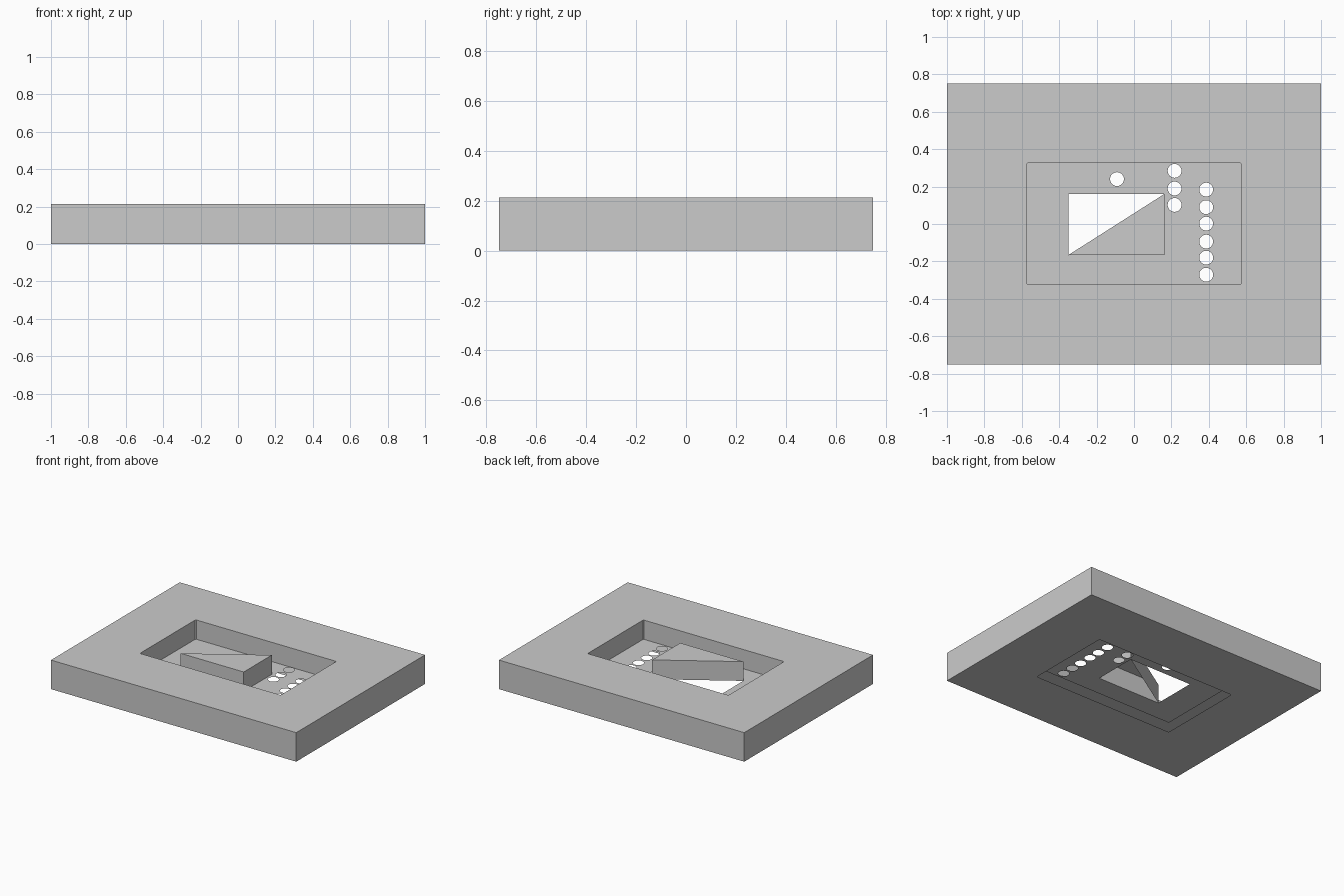
import bpy, bmesh
from math import cos, sin, tau

if "Cube" in bpy.data.objects:
    bpy.data.objects.remove(bpy.data.objects["Cube"])

HEIGHT, FLOOR = 0.214, 0.072


def rect(x0, x1, y0, y1):
    return [(x0, y0), (x1, y0), (x1, y1), (x0, y1)]


def clipped_rect(x0, x1, y0, y1, c):
    return [(x0 + c, y0), (x1 - c, y0), (x1, y0 + c), (x1, y1 - c),
            (x1 - c, y1), (x0 + c, y1), (x0, y1 - c), (x0, y0 + c)]


def circle(x, y, r, n=32):
    return [(x + r * cos(tau * i / n), y + r * sin(tau * i / n)) for i in range(n)]


def sheet(bm, loops, z, up=1):
    """Flat face inside the first loop, with the other loops as holes."""
    edges = []
    for loop in loops:
        vs = [bm.verts.new((x, y, z)) for x, y in loop]
        edges += [bm.edges.new((vs[i - 1], vs[i])) for i in range(len(vs))]
    res = bmesh.ops.triangle_fill(bm, edges=edges, use_beauty=True, use_dissolve=False,
                                  normal=(0, 0, up))
    for f in res["geom"]:
        if isinstance(f, bmesh.types.BMFace):
            f.normal_update()
            if f.normal.z * up < 0:
                f.normal_flip()


def walls(bm, loop, z0, z1, outward=True):
    """Vertical band around a counter-clockwise loop."""
    lo = [bm.verts.new((x, y, z0)) for x, y in loop]
    hi = [bm.verts.new((x, y, z1)) for x, y in loop]
    for i in range(len(loop)):
        quad = [lo[i - 1], lo[i], hi[i], hi[i - 1]]
        bm.faces.new(quad if outward else quad[::-1])


def finish(bm, name):
    bmesh.ops.remove_doubles(bm, verts=bm.verts[:], dist=1e-5)
    mesh = bpy.data.meshes.new(name)
    bm.to_mesh(mesh)
    bm.free()
    bpy.context.collection.objects.link(bpy.data.objects.new(name, mesh))


outer = rect(-1, 1, -0.75, 0.75)
pocket = clipped_rect(-0.574, 0.574, -0.323, 0.326, 0.006)
window = rect(-0.351, 0.163, -0.166, 0.161)

# Hollow frame, open underneath the pocket
bm = bmesh.new()
sheet(bm, [outer, pocket], HEIGHT)
sheet(bm, [outer, pocket], 0, -1)
walls(bm, outer, 0, HEIGHT)
walls(bm, pocket, FLOOR, HEIGHT, outward=False)
finish(bm, "frame")

# Thin pocket floor with a rectangular window and round holes
holes = [(-0.091, 0.240)]
holes += [(0.217, y) for y in (0.284, 0.190, 0.102)]
holes += [(0.386, y) for y in (0.184, 0.090, 0.002, -0.094, -0.180, -0.271)]
bm = bmesh.new()
sheet(bm, [pocket, window] + [circle(x, y, 0.037) for x, y in holes], FLOOR)
finish(bm, "pocket_floor")

# Three-sided raised cap, open at the bottom, over half the window
triangle = window[:3]
bm = bmesh.new()
sheet(bm, [triangle], HEIGHT)
walls(bm, triangle, FLOOR, HEIGHT)
finish(bm, "triangular_cap")
